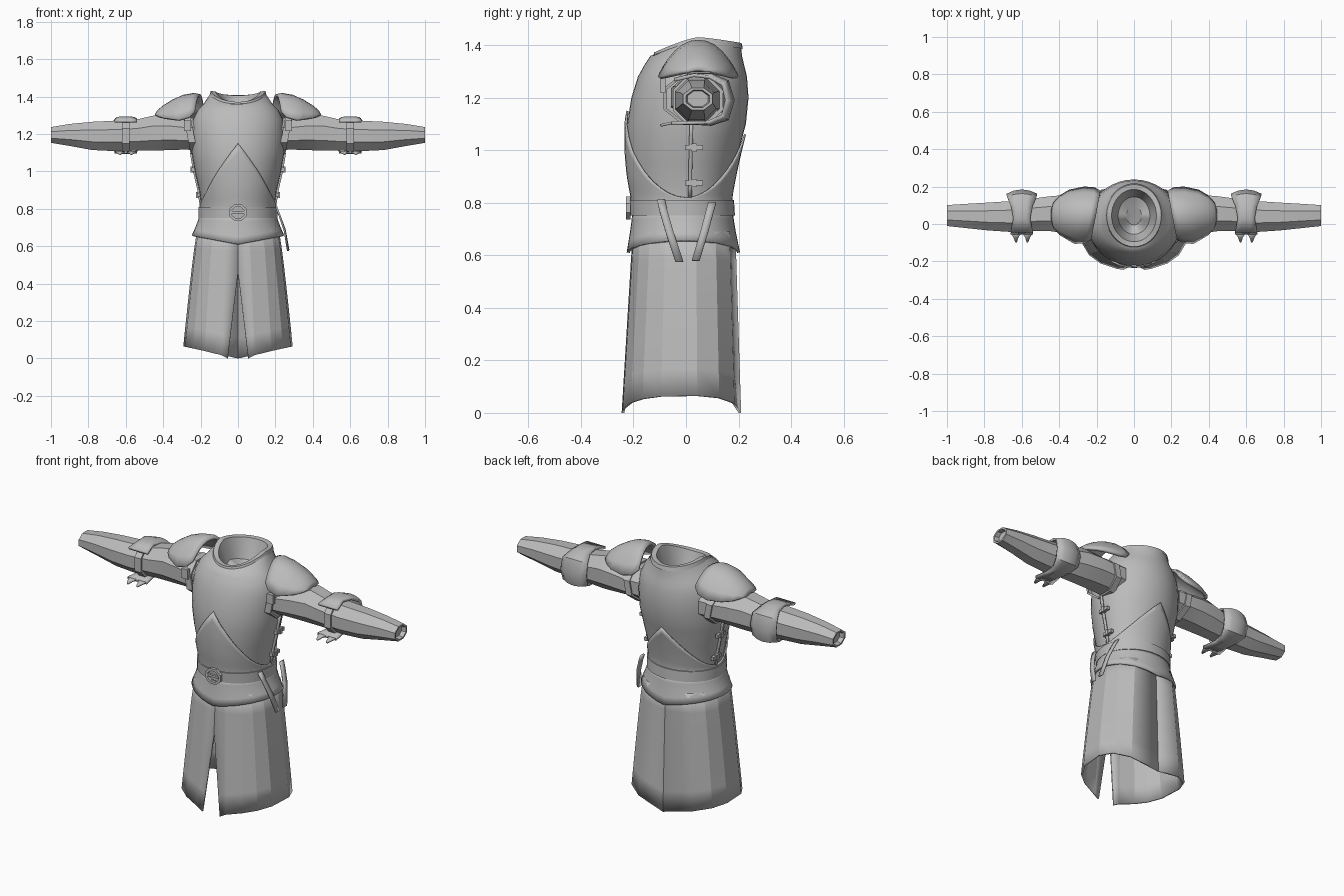
import bpy, bmesh, math

if "Cube" in bpy.data.objects:
    bpy.data.objects.remove(bpy.data.objects["Cube"])

metal = bpy.data.materials.new("grey")
metal.diffuse_color = (0.5, 0.5, 0.5, 1)
metal.use_nodes = True
metal.node_tree.nodes["Principled BSDF"].inputs["Base Color"].default_value = metal.diffuse_color


def grid(name, rows, closed=False, thick=0, mirror=False, angle=30, cap=False, offset=0):
    """Skin a list of equal-length point rows; optional thickness and mirroring."""
    bm = bmesh.new()
    vs = [[bm.verts.new(p) for p in r] for r in rows]
    n = len(rows[0])
    for a, b in zip(vs, vs[1:]):
        for i in range(n if closed else n - 1):
            j = (i + 1) % n
            bm.faces.new((a[i], a[j], b[j], b[i]))
    if cap:
        bm.faces.new(vs[-1])
    bmesh.ops.remove_doubles(bm, verts=bm.verts, dist=1e-5)
    bmesh.ops.recalc_face_normals(bm, faces=bm.faces)
    me = bpy.data.meshes.new(name)
    bm.to_mesh(me)
    bm.free()
    ob = bpy.data.objects.new(name, me)
    bpy.context.collection.objects.link(ob)
    me.materials.append(metal)
    bpy.ops.object.select_all(action='DESELECT')
    ob.select_set(True)
    bpy.context.view_layer.objects.active = ob
    bpy.ops.object.shade_smooth_by_angle(angle=math.radians(angle))
    if thick:
        m = ob.modifiers.new("thickness", 'SOLIDIFY')
        m.thickness, m.offset = thick, offset
    if mirror:
        m = ob.modifiers.new("mirror", 'MIRROR')
        m.merge_threshold = 0.0005
    return ob


def box(name, c, s, mirror=True):
    x, y, z = (v / 2 for v in s)
    ring = lambda k, d: [(c[0] + d, c[1] + a * y * k, c[2] + b * z * k)
                         for a, b in ((-1, -1), (1, -1), (1, 1), (-1, 1))]
    return grid(name, [ring(0, -x), ring(1, -x), ring(1, x), ring(0, x)],
                closed=True, mirror=mirror)


# Body outline: height, half width, front depth, back depth
BODY = [(0.74, .195, .195, .17), (0.82, .195, .20, .165), (0.90, .207, .215, .18),
        (1.0, .23, .224, .202), (1.1, .247, .224, .228), (1.2, .25, .208, .238),
        (1.28, .24, .183, .232), (1.33, .215, .155, .22), (1.36, .185, .135, .213)]
COLS = [math.tau * i / 40 for i in range(40)]


def body(a, z, off=0.0):
    z0 = min(max(z, BODY[0][0]), BODY[-1][0])
    for p, q in zip(BODY, BODY[1:]):
        if z0 <= q[0]:
            break
    t = (z0 - p[0]) / (q[0] - p[0])
    w, f, b = (p[i] + (q[i] - p[i]) * t + off for i in (1, 2, 3))
    c = math.cos(a)
    return (w * math.sin(a), -c * (f if c > 0 else b), z)


def neck(a, rx, ry, dz):
    c = math.cos(a)
    return (rx * math.sin(a), .045 - ry * c,
            1.42 - (.058 if c > 0 else .022) * abs(c) ** 1.3 + dz)


# Breastplate closing in to the neck
rows = [[body(a, z) for a in COLS] for z in (.74, .78, .82, .86, .9, .95, 1, 1.05, 1.1, 1.15,
                                             1.2, 1.24, 1.28, 1.305, 1.33, 1.36)]
rows.append([neck(a, .145, .165, 0) for a in COLS])
grid("breastplate", rows, closed=True, angle=50)

# Raised collar with its inner lining
grid("collar", [[neck(a, *r) for a in COLS] for r in
                ((.152, .172, -.012), (.146, .166, .01), (.12, .14, .008), (.108, .128, -.03),
                 (.085, .1, -.1), (.04, .05, -.125))], closed=True, cap=True)

# Pointed belly plate overlapping the breastplate, front and back
def belly_top(a):
    s = abs(math.sin(a))
    return 1.15 - .33 * s if math.cos(a) > 0 else 1.06 - .24 * s


grid("belly_plate", [[body(a, .78 + (belly_top(a) - .78) * t / 8, .007) for a in COLS]
                     for t in range(9)], closed=True, thick=.008, angle=40)

# Belt and flared waist plate
grid("belt", [[body(a, z, o) for a in COLS] for z, o in
              ((.752, .003), (.752, .017), (.81, .017), (.81, .003))], closed=True)
rows = []
for t in (0, .25, .5, .75, 1):
    r = []
    for a in COLS:
        s, c = math.sin(a), math.cos(a)
        low = .61 + .045 * abs(s)
        g = t ** 1.3
        r.append(((.2 + .042 * g) * s, -c * ((.198 + .022 * g) if c > 0 else (.172 + .028 * g)),
                  .77 + (low - .77) * t))
    rows.append(r)
grid("waist_plate", rows, closed=True, thick=.012, angle=40)

# Buckle ring and tongue
prof = [(.036, -.212), (.036, -.228), (.052, -.228), (.052, -.212), (.036, -.212)]
grid("buckle", [[(r * math.cos(k), y, .78 + .9 * r * math.sin(k))
                 for k in [math.tau * (i + .5) / 8 for i in range(8)]] for r, y in prof],
     closed=True)
box("buckle_tongue", (0, -.223, .782), (.07, .012, .012), mirror=False)

# Panelled skirt, slit at the front
rows = []
for i in range(7):
    t = i / 6
    w, f, b = .215 + .075 * t ** .85, .198 + .042 * t, .183 + .022 * t
    r = []
    for d in (0, 13, 34, 52, 72, 98, 122, 148, 180):
        s, c = abs(math.sin(math.radians(d))), math.cos(math.radians(d))
        x = w * s ** .85 if 0 < d < 180 else 0
        z = .69 + (.065 * x / w - .69) * t
        if d == 0:
            x = max(0, .055 * (.46 - z) / .46)
        elif d == 13:
            x = max(x, .06 + .03 * t)
        r.append((x, -math.copysign(abs(c) ** .8, c) * (f if c > 0 else b), z))
    rows.append(r)
grid("skirt", rows, thick=.01, mirror=True, angle=8)

# Faceted sleeves: x, y centre, y radius, z centre, z radius
ARM = [(.19, .05, .11, 1.2, .09), (.28, .05, .11, 1.2, .085), (.36, .053, .105, 1.205, .092),
       (.45, .055, .095, 1.205, .096), (.54, .05, .088, 1.195, .085), (.66, .04, .084, 1.19, .083),
       (.78, .04, .076, 1.19, .077), (.90, .043, .066, 1.195, .06), (1.0, .045, .057, 1.195, .043),
       (1.0, .045, .045, 1.195, .034), (.975, .045, .04, 1.195, .03)]
OCT = [math.tau * (i + .5) / 8 for i in range(8)]


def arm_ring(x, yc, ry, zc, rz, lean=0.0):
    k = 1.06
    return [(x + lean * math.sin(a), yc + k * ry * math.cos(a), zc + k * rz * math.sin(a))
            for a in OCT]


grid("sleeve", [arm_ring(*r) for r in ARM], closed=True, mirror=True, cap=True)

# Armhole guard and its strap plate
grid("armhole_guard", [arm_ring(x, .04, ry, 1.195, rz, .02) for x, ry, rz in
                       ((.235, .115, .09), (.235, .128, .1), (.272, .128, .1), (.272, .115, .09))],
     closed=True, mirror=True)
box("armhole_strap", (.27, -.088, 1.245), (.04, .02, .055))

# Domed shoulder plates: x, ridge z, edge z, half depth
rows = []
for x, top, low, h in ((.205, 1.405, 1.32, .125), (.235, 1.412, 1.29, .142), (.29, 1.402, 1.275, .147),
                       (.345, 1.378, 1.278, .13), (.395, 1.347, 1.285, .1), (.425, 1.322, 1.293, .065),
                       (.437, 1.303, 1.298, .025)):
    rows.append([(x + (.025 * -u if x < .3 else 0), .047 + h * u, top - (top - low) * abs(u) ** 2.2)
                 for u in [k / 5 for k in range(-5, 6)]])
grid("shoulder_plate", rows, thick=.016, mirror=True, angle=45)

# Elbow guards: y, z, half width around the back of the arm
rows = []
for y, z, h in ((-.045, 1.268, .06), (.03, 1.285, .045), (.09, 1.278, .055), (.14, 1.25, .076),
                (.155, 1.19, .08), (.14, 1.13, .076), (.09, 1.108, .055), (.03, 1.105, .045),
                (-.055, 1.103, .06)):
    k = max(0, (y - .02) / .135) * .2
    rows.append([(.6 + h * u, y + (y - .04) * k * (1 - u * u), z + (z - 1.19) * k * (1 - u * u))
                 for u in (-1, -.5, 0, .5, 1)])
grid("elbow_guard", rows, thick=.014, mirror=True, angle=35)
grid("elbow_strap", [arm_ring(x, .045, r, 1.19, r, 0) for x, r in
                     ((.58, .082), (.58, .097), (.62, .097), (.62, .082))],
     closed=True, mirror=True)
for side in (-1, 1):
    grid("elbow_strap_end", [[(.6, -.045, 1.105), (.6 + side * .058, -.05, 1.105)],
                             [(.6 + side * .018, -.07, 1.1), (.6 + side * .045, -.07, 1.1)],
                             [(.6 + side * .026, -.098, 1.094), (.6 + side * .034, -.098, 1.094)]],
         thick=.01, mirror=True)


def strap(name, path, width, mirror=False):
    grid(name, [[(x, y - width / 2, z), (x, y + width / 2, z)] for x, y, z in path],
         thick=.01, mirror=mirror)


# Side seams with buckled straps
seam = [body(math.radians(95), .82 + .04 * i, .006) for i in range(8)]
strap("side_seam", seam, .014, mirror=True)
for z in (.875, 1.01):
    x = body(math.pi / 2, z)[0]
    box("side_strap", (x + .008, .03, z), (.018, .068, .02))
    box("side_clasp", (x + .012, .03, z), (.02, .02, .032))

# Loose hanging straps on one hip
strap("front_hip_strap", [(.205, -.095, .81), (.222, -.085, .765), (.25, -.06, .68),
                          (.267, -.025, .575)], .03)
strap("back_hip_strap", [(.205, .1, .8), (.222, .09, .765), (.25, .07, .69),
                         (.27, .037, .58)], .03)
